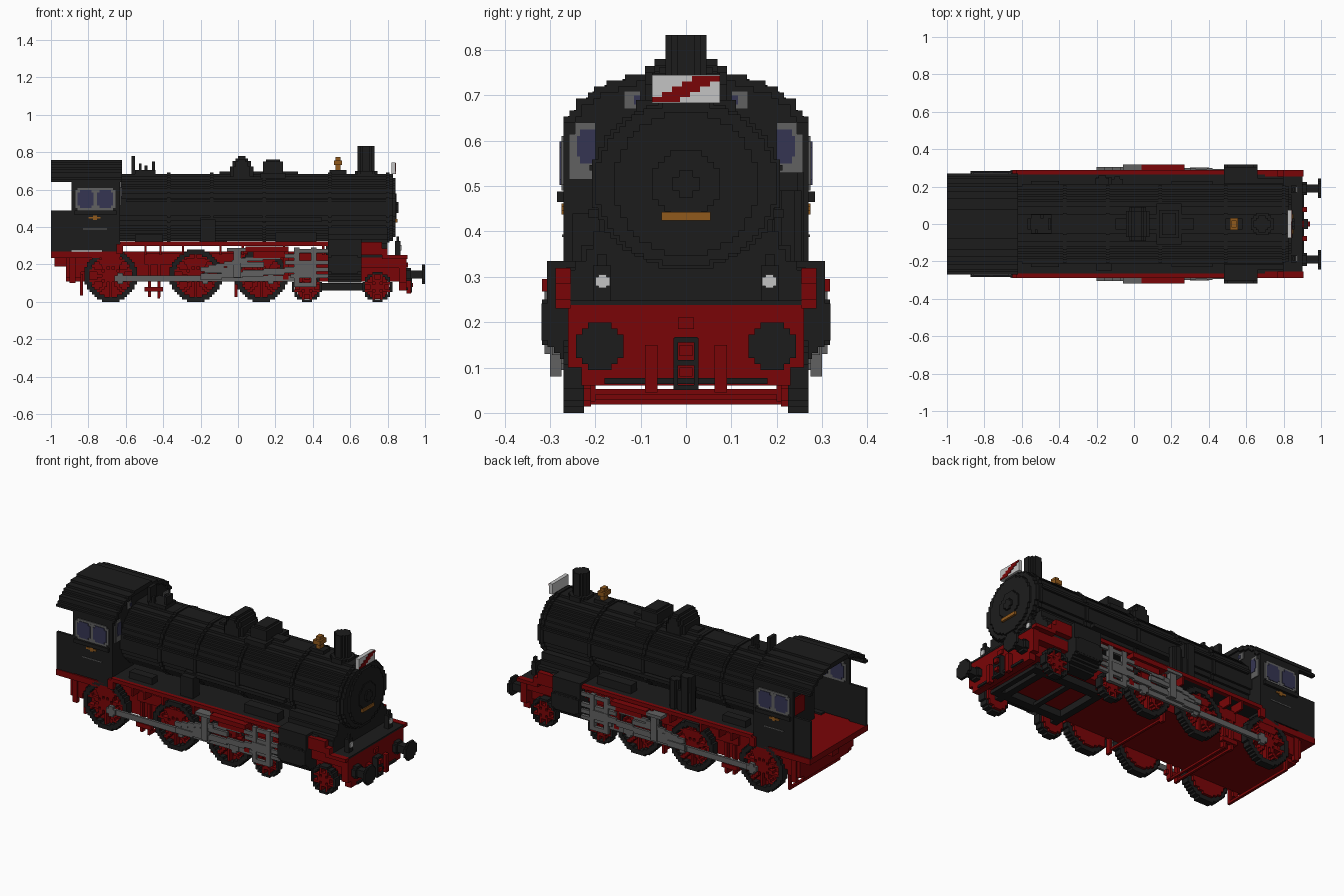
import bpy, bmesh, math

cube = bpy.data.objects.get("Cube")
if cube:
    bpy.data.objects.remove(cube, do_unlink=True)

V = 0.0135  # block size of the stepped style


def material(name, rgb):
    m = bpy.data.materials.new(name)
    m.use_nodes = True
    col = (*rgb, 1)
    m.diffuse_color = col
    m.node_tree.nodes["Principled BSDF"].inputs["Base Color"].default_value = col
    return m


BLACK = material("soot_black", (0.0115, 0.0115, 0.0115))
RED = material("frame_red", (0.195, 0.0015, 0.002))
GREY = material("steel_grey", (0.12, 0.12, 0.12))
GLASS = material("window_blue", (0.036, 0.036, 0.086))
BRASS = material("brass", (0.28, 0.10, 0.012))
WHITE = material("white", (0.55, 0.55, 0.55))


def part(name, mat, boxes, mirror=False):
    """One object from boxes (x0, x1, y0, y1, z0, z1), optionally mirrored in y."""
    boxes = list(boxes)
    if mirror:
        boxes += [(a, b, -d, -c, e, f) for a, b, c, d, e, f in boxes]
    bm = bmesh.new()
    for a, b, c, d, e, f in boxes:
        vs = bmesh.ops.create_cube(bm, size=1)["verts"]
        bmesh.ops.scale(bm, vec=(b - a, d - c, f - e), verts=vs)
        bmesh.ops.translate(bm, vec=((a + b) / 2, (c + d) / 2, (e + f) / 2), verts=vs)
    me = bpy.data.meshes.new(name)
    bm.to_mesh(me)
    bm.free()
    me.materials.append(mat)
    ob = bpy.data.objects.new(name, me)
    bpy.context.collection.objects.link(ob)


def rows(axis, u, v, ru, rv, lo, hi, test):
    """Stepped prism along an axis: each row of cells passing the test becomes boxes."""
    nu, nv = max(1, round(2 * ru / V)), max(1, round(2 * rv / V))
    su, sv = 2 * ru / nu, 2 * rv / nv
    out = []
    for j in range(nv):
        dv, start = -rv + (j + .5) * sv, None
        for i in range(nu + 1):
            ok = i < nu and test(-ru + (i + .5) * su, dv)
            if ok and start is None:
                start = i
            if not ok and start is not None:
                U = (u - ru + start * su, u - ru + i * su)
                W = (v + dv - sv / 2, v + dv + sv / 2)
                L = (lo, hi)
                out.append({"x": L + U + W, "y": U + L + W, "z": U + W + L}[axis])
                start = None
    return out


def disc(axis, u, v, ru, lo, hi, rv=None):
    rv = rv or ru
    return rows(axis, u, v, ru, rv, lo, hi, lambda a, b: (a / ru) ** 2 + (b / rv) ** 2 <= 1)


def bar(x0, z0, x1, z1, h, y0, y1):
    """Sloping rod as a stair of boxes."""
    n = max(1, round(abs(z1 - z0) / V * 1.5))
    return [(x0 + (x1 - x0) * i / n, x0 + (x1 - x0) * (i + 1) / n, y0, y1,
             z0 + (z1 - z0) * (i + .5) / n - h / 2, z0 + (z1 - z0) * (i + .5) / n + h / 2)
            for i in range(n)]


# Boiler, bands, smokebox and door
part("boiler", BLACK, disc("x", 0, .505, .2, -.64, .83, .18))
for i, x in enumerate((-.38, -.15, .13, .48, .79)):
    part(f"boiler_band_{i}", BLACK, disc("x", 0, .505, .207, x, x + .02, .187))
part("smokebox_door", BLACK, disc("x", 0, .505, .158, .83, .842))
part("door_hub", BLACK, disc("x", 0, .505, .075, .842, .848) + disc("x", 0, .505, .03, .848, .858))
part("number_plate", BRASS, [(.842, .854, -.054, .054, .424, .443)])
part("handrails", BLACK, [(-.6, .8, .19, .213, .535, .547), (-.2, .45, .18, .215, .43, .45)], True)
part("smokebox_saddle", BLACK, [(.6, .8, -.15, .15, .24, .36)])
part("saddle_fairing", BLACK, [(.48, .8, .12, .245, .315, .335), (.48, .8, .12, .22, .335, .36),
                               (.48, .8, .12, .205, .36, .4)], True)

# Chimney, domes, bell and valves along the top
part("chimney", BLACK, disc("z", .685, 0, .045, .66, .833) + disc("z", .685, 0, .06, .66, .7))
part("steam_dome", BLACK, disc("y", .02, .69, .062, -.07, .07, .09)
     + disc("y", .02, .69, .045, -.09, .09, .075))
part("sand_box", BLACK, [(.135, .24, -.075, .075, .66, .75), (.15, .225, -.06, .06, .75, .762),
                         (.12, .255, -.11, .11, .66, .69)])
part("top_fittings", BLACK, [(-.1, .32, -.03, .03, .68, .697), (.49, .58, -.03, .03, .68, .705),
                             (-.57, -.55, -.03, .03, .68, .78), (-.53, -.515, -.05, -.03, .68, .74),
                             (-.5, -.485, .03, .05, .68, .73), (-.46, -.445, -.03, .03, .68, .75),
                             (-.55, -.44, -.05, .05, .68, .705)])
part("bell", BRASS, [(.513, .557, -.031, .031, .732, .757), (.522, .548, -.018, .018, .7, .776)])

# Warning board with red diagonal
part("warning_board", WHITE, [(.82, .842, -.075, .075, .683, .745)])
part("board_stripe", RED, [(.842, .845, -.075 + i * .022, -.013 + i * .022,
                            .685 + i * .0115, .6965 + i * .0115) for i in range(5)])

# Cab
part("cab_roof", BLACK, rows("x", 0, .62, .27, .14, -1, -.62, lambda a, b: b > .015 and
     (a / .27) ** 2 + (b / .14) ** 2 <= 1 and (a / .25) ** 2 + (b / .118) ** 2 > 1))
part("cab_front_wall", BLACK, [(-.645, -.63, -.26, .26, .27, .635)]
     + rows("x", 0, .62, .26, .13, -.645, -.63, lambda a, b: b > 0 and (a / .26) ** 2 + (b / .13) ** 2 <= 1))
part("cab_sides", BLACK, [(-.89, -.63, .255, .27, .275, .65), (-1, -.89, .25, .265, .265, .49),
                          (-.875, -.65, .27, .284, .465, .488)], True)
part("backhead", BLACK, [(-.72, -.64, -.17, .17, .27, .58)])
part("fire_door", RED, [(-.729, -.72, -.07, .07, .36, .46)])
part("cab_floor", RED, [(-1, -.63, -.27, .27, .235, .27)])
part("side_window_frame", GREY, [(-.858, -.667, y, y + .005, .49, .61) for y in (.27, .25)]
     + [(-.87, -.655, y, y + .005, .502, .598) for y in (.2705, .2495)], True)
part("side_window_panes", GLASS, [(x, x + .085, y, y + .003, .515, .585) for x in (-.857, -.753)
                                  for y in (.2755, .2467)]
     + [(x + .012, x + .073, y, y + .003, .503, .598) for x in (-.857, -.753) for y in (.2757, .2465)], True)
part("front_window_frame", GREY, [(-.63, -.624, .2, .245, .515, .64), (-.63, -.625, .2, .258, .515, .615),
                                  (-.63, -.625, .1, .137, .67, .71)], True)
part("front_window_pane", GLASS, [(-.624, -.621, .2, .234, .55, .625), (-.624, -.621, .21, .24, .565, .61),
                                  (-.625, -.622, .1, .115, .68, .7)], True)
part("cab_plates", BRASS, [(-.8, -.735, .27, .275, .445, .455), (-.775, -.755, .27, .275, .437, .462)], True)
part("cab_shed_plate", GREY, [(-.83, -.7, .27, .273, .388, .393)], True)

# Running boards
part("running_board", BLACK, [(-.63, .7, -.265, .265, .3, .321)])
part("board_edge", RED, [(-.63, .48, .265, .288, .3, .322), (.64, .77, .255, .288, .25, .32),
                         (-.65, -.615, .262, .288, .255, .31)]
     + [(x, x + .012, .2, .285, .25, .3) for x in (-.5, -.42, -.3, -.1, .02, .24, .45)], True)
part("board_boxes", BLACK, [(-.2, -.12, .19, .25, .32, .44), (-.55, -.4, .18, .23, .32, .36),
                            (.2, .42, .17, .23, .32, .37)], True)
part("air_pump", BLACK, disc("z", -.17, .225, .035, .32, .53) + disc("z", -.09, .225, .03, .32, .49))

# Frame and front deck
part("main_frame", RED, [(-.92, .66, -.21, .21, .11, .27), (-.5, .48, -.225, .225, .2, .26),
                         (.66, .88, -.21, .21, .11, .18)])
part("front_beam", RED, [(.86, .9, -.26, .26, .1, .238), (.66, .88, -.255, .255, .18, .238),
                         (.86, .9, -.23, .23, .06, .1)])
part("front_deck", BLACK, [(.66, .902, -.255, .255, .238, .248), (.66, .8, -.255, .255, .248, .315)])
part("deck_sides", RED, [(.77, .8, .255, .288, .25, .285), (.77, .905, .255, .288, .23, .25)], True)
part("rear_frame", RED, [(-.92, -.84, .19, .25, .13, .235), (-.84, -.63, .2, .25, .16, .235),
                         (-.9, -.87, .235, .26, .1, .235), (-.845, -.83, .215, .235, .04, .15)], True)
part("rear_rail", RED, [(-.845, -.83, -.235, .235, .035, .05), (-.98, -.9, -.03, .03, .19, .235)])
part("brake_rods", RED, [(x, x + .013, -.23, .23, z, z + .013) for x, z in ((-.48, .03), (-.43, .018), (-.02, .04))])
part("brake_hangers", RED, [(x, x + .016, .2, .23, .025, .2) for x in (-.48, -.43, -.02)]
     + [(-.5, -.4, .215, .24, .055, .08), (.02, .1, .21, .225, .05, .2)], True)


# Wheels
def wheel(name, x, r, spokes):
    def red(a, b):
        d = math.hypot(a, b)
        t = (math.atan2(b, a) * spokes / math.tau) % 1
        return d < r * .3 or (d < r * .83 and abs(t - .5) * math.tau / spokes * d < .011)
    part(name + "_rims", BLACK, rows("y", x, r, r, r, .225, .27, lambda a, b:
         r * .8 < math.hypot(a, b) <= r), True)
    part(name + "_spokes", RED, rows("y", x, r, r, r, .235, .266, red), True)
    part(name + "_webs", RED, disc("y", x, r, r * .82, .21, .234), True)
    part(name + "_axle", BLACK, disc("y", x, r, .02, -.22, .22))


AXLES = (-.68, -.225, .125)
for i, x in enumerate(AXLES):
    wheel(f"driving_wheel_{i}", x, .14, 10)
for i, x in enumerate((.37, .745)):
    wheel(f"leading_wheel_{i}", x, .08, 8)
part("counterweights", RED, [(x - .05, x + .05, .25, .268, .19, .235) for x in AXLES], True)
part("bogie_frame", BLACK, [(.36, .8, .13, .18, .06, .1)], True)
part("bogie_cross_bars", BLACK, [(x, x + .03, -.18, .18, .06, .08) for x in (.54, .79)])

# Cylinders
part("cylinders", BLACK, disc("x", .215, .2, .104, .48, .66, .095)
     + [(.48, .66, .16, .306, .21, .335), (.5, .64, .17, .318, .15, .25), (.47, .67, .17, .28, .25, .31)], True)

# Rods and valve gear
part("coupling_rods", GREY, [(-.63, .3, .27, .284, .108, .14)]
     + [b for x in AXLES for b in disc("y", x + .05, .125, .03, .27, .29)], True)
part("connecting_rods", GREY, bar(-.2, .13, .36, .175, .034, .285, .3), True)
part("slide_bars", GREY, [(.25, .48, .275, .295, .2, .222), (.28, .48, .275, .295, .128, .148),
                          (.3, .4, .275, .302, .148, .2), (.36, .48, .28, .294, .162, .185),
                          (.3, .328, .28, .3, .08, .29), (.39, .42, .275, .3, .08, .29),
                          (.3, .48, .28, .295, .262, .284), (.3, .4, .28, .3, .08, .104)], True)
part("valve_rods", GREY, bar(-.2, .17, .05, .225, .026, .29, .305) + bar(.04, .225, .32, .25, .022, .285, .3)
     + [(-.025, .015, .285, .312, .13, .285), (-.18, 0, .285, .3, .155, .185), (-.06, .14, .285, .303, .185, .212),
        (-.06, .04, .265, .318, .27, .288)], True)
part("gear_bracket", RED, [(.04, .27, .255, .318, .268, .295), (.08, .25, .26, .302, .235, .268),
                           (.24, .27, .225, .285, .12, .27)], True)

# Buffers, coupling, hoses and lamps
part("buffers", BLACK, disc("x", .19, .147, .052, .985, 1) + disc("x", .19, .147, .022, .9, .985)
     + disc("x", .19, .147, .035, .9, .925), True)
part("coupling_links", BLACK, [(.9, .93, .018, .028, .05, .165)], True)
part("coupling_bars", BLACK, [(.9, .93, -.025, .025, z, z + .012) for z in (.05, .105, .155)]
     + [(.9, .91, -.18, .18, .064, .077)])
part("coupling_hook", RED, [(.9, .935, -.014, .014, .08, .1), (.9, .94, -.014, .014, .125, .15),
                            (.9, .91, -.018, .018, .185, .21)])
part("brake_hoses", RED, [(.9, .925, .063, .09, .045, .15)], True)
part("lamp_bodies", BLACK, [(.84, .868, .165, .205, .248, .325), (.848, .862, .175, .195, .325, .35)], True)
part("lamp_lenses", WHITE, [(.868, .874, .168, .2, .28, .3), (.868, .874, .175, .193, .275, .305)], True)
